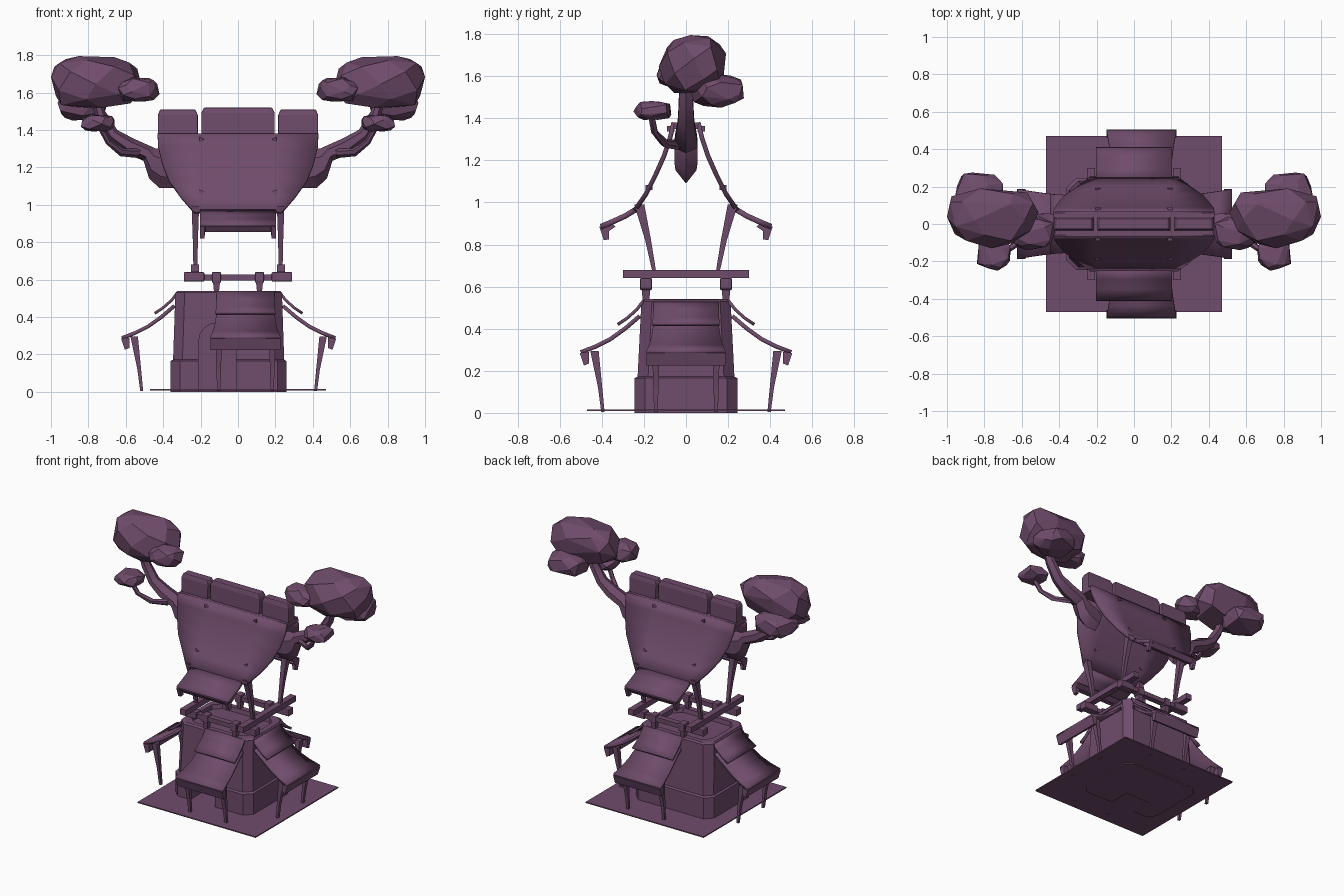
import bpy, bmesh, math, random
from mathutils import Vector, Matrix

cube = bpy.data.objects.get("Cube")
if cube:
    bpy.data.objects.remove(cube, do_unlink=True)
random.seed(4)

plum = bpy.data.materials.new("dusty_plum")
plum.use_nodes = True
COLOR = (0.16, 0.072, 0.148, 1)
plum.diffuse_color = COLOR
plum.node_tree.nodes["Principled BSDF"].inputs["Base Color"].default_value = COLOR


def finish(name, bm, smooth=False, thickness=0, bevel=0):
    bmesh.ops.recalc_face_normals(bm, faces=bm.faces)
    mesh = bpy.data.meshes.new(name)
    bm.to_mesh(mesh)
    bm.free()
    mesh.materials.append(plum)
    ob = bpy.data.objects.new(name, mesh)
    bpy.context.collection.objects.link(ob)
    if thickness:
        mod = ob.modifiers.new("thickness", 'SOLIDIFY')
        mod.thickness, mod.offset = thickness, 0
    if bevel:
        mod = ob.modifiers.new("bevel", 'BEVEL')
        mod.width, mod.segments = bevel, 2
    if smooth:
        bpy.ops.object.select_all(action='DESELECT')
        ob.select_set(True)
        bpy.context.view_layer.objects.active = ob
        bpy.ops.object.shade_smooth_by_angle(angle=math.radians(35))
    return ob


def loft(name, rings, closed=True, mat=None, **kw):
    """Bridge rows of points; closed rows become a capped solid, open ones a sheet."""
    bm = bmesh.new()
    rows = [[bm.verts.new(p) for p in ring] for ring in rings]
    n = len(rows[0])
    for a, b in zip(rows, rows[1:]):
        for i in range(n if closed else n - 1):
            j = (i + 1) % n
            bm.faces.new((a[i], a[j], b[j], b[i]))
    if closed:
        bm.faces.new(rows[0][::-1])
        bm.faces.new(rows[-1])
    if mat:
        bm.transform(mat)
    return finish(name, bm, **kw)


def rect(c, hx, hy):
    x, y, z = c
    return [(x - hx, y - hy, z), (x + hx, y - hy, z), (x + hx, y + hy, z), (x - hx, y + hy, z)]


def box(name, c, h, **kw):
    x, y, z = c
    return loft(name, [rect((x, y, z - h[2]), h[0], h[1]), rect((x, y, z + h[2]), h[0], h[1])], **kw)


def chamfered(cx, z, hx, hy, c=0.05):
    pts = []
    for sx, sy in ((1, 1), (-1, 1), (-1, -1), (1, -1)):
        pair = [(cx + sx * hx, sy * (hy - c), z), (cx + sx * (hx - c), sy * hy, z)]
        pts += pair if sx == sy else pair[::-1]
    return pts


# Ground plate and tapered hut with a sunken roof
box("ground_plate", (0, 0, 0.012), (0.47, 0.47, 0.004))
CX = -0.05
hut = loft("hut_body", [chamfered(CX, z, hx, hy) for z, hx, hy in (
    (0, 0.31, 0.245), (0.165, 0.31, 0.245), (0.172, 0.297, 0.23),
    (0.53, 0.285, 0.212), (0.54, 0.275, 0.2), (0.54, 0.24, 0.165), (0.51, 0.235, 0.16))])

# Arched doorway recess
arch = [(-0.01, -0.05), (-0.01, 0.27)]
arch += [(-0.11 + 0.1 * math.cos(t * math.pi / 8), 0.27 + 0.1 * math.sin(t * math.pi / 8)) for t in range(1, 8)]
arch += [(-0.21, 0.27), (-0.21, -0.05)]
cutter = loft("door_cutter", [[(x, y, z) for x, z in arch] for y in (-0.4, -0.09)])
cutter.hide_render = True
cutter.hide_viewport = True
cut = hut.modifiers.new("doorway", 'BOOLEAN')
cut.operation, cut.object = 'DIFFERENCE', cutter

# Awnings on four sides: upper flap, lower flap with lip, rail and two legs
UPPER = [(0.2, 0.535, 0.155), (0.235, 0.49, 0.155), (0.28, 0.45, 0.157), (0.325, 0.42, 0.16)]
LOWER = [(0.22, 0.46, 0.155), (0.29, 0.4, 0.157), (0.36, 0.35, 0.165), (0.43, 0.315, 0.175), (0.5, 0.288, 0.187)]
for k, side in enumerate(("front", "left", "back", "right")):
    off = 0.07 * (k % 2)
    mat = Matrix.Translation((CX if k % 2 else 0.04, 0, 0)) @ Matrix.Rotation(k * math.pi / 2, 4, 'Z')
    for part, rows, th in (("upper", UPPER, 0.015), ("lower", LOWER, 0.02)):
        loft(f"{side}_awning_{part}", [[(-w, -o - off, z), (w, -o - off, z)] for o, z, w in rows],
             closed=False, mat=mat, smooth=True, thickness=th)
    loft(f"{side}_awning_lip", [[(s, -0.505 - off, 0.285), (s, -0.46 - off, 0.29),
                                (s, -0.46 - off, 0.235), (s, -0.485 - off, 0.225)] for s in (-0.187, 0.187)], mat=mat)
    for s in (-1, 1):
        loft(f"{side}_awning_leg", [
            rect((s * 0.143, -0.395 - off, 0.005), 0.009, 0.008),
            rect((s * 0.143, -0.408 - off, 0.12), 0.012, 0.01),
            rect((s * 0.143, -0.435 - off, 0.295), 0.018, 0.02)], mat=mat)

# Timber frame on the hut roof
for s in (-1, 1):
    box("frame_long_beam", (s * 0.23, 0, 0.66), (0.022, 0.3, 0.02))
    box("frame_cross_beam", (0, s * 0.19, 0.612), (0.27, 0.02, 0.016))
    for t in (-1, 1):
        box("cross_beam_end", (t * 0.235, s * 0.19, 0.615), (0.055, 0.028, 0.025), bevel=0.006)
        box("post_cap", (t * 0.115, s * 0.19, 0.612), (0.024, 0.029, 0.028), bevel=0.005)
        loft("roof_post", [rect((t * 0.115, s * 0.19, 0.5), 0.01, 0.012),
                           rect((t * 0.115, s * 0.19, 0.6), 0.02, 0.022)])
        # Leaning legs that carry the cloth
        loft("cloth_leg", [rect((t * 0.228, s * 0.145, 0.64), 0.01, 0.008),
                           rect((t * 0.228, s * 0.18, 0.82), 0.014, 0.014),
                           rect((t * 0.228, s * 0.222, 0.99), 0.02, 0.024)])

# Draped cloth, front and back: wide upper part, narrow lower strip, lip
WIDE = [(0.058, 1.38, 0.43), (0.075, 1.31, 0.427), (0.105, 1.22, 0.405),
        (0.145, 1.13, 0.37), (0.19, 1.04, 0.305), (0.245, 0.96, 0.235)]
STRIP = [(0.24, 0.965), (0.29, 0.935), (0.345, 0.91), (0.405, 0.885)]
for name, s in (("front", -1), ("back", 1)):
    loft(f"{name}_cloth", [[(x, s * y, z) for x in (-w, -0.2, 0.2, w)] for y, z, w in WIDE],
         closed=False, smooth=True, thickness=0.022)
    loft(f"{name}_cloth_strip", [[(-0.203, s * y, z), (0.203, s * y, z)] for y, z in STRIP],
         closed=False, smooth=True, thickness=0.026)
    loft(f"{name}_cloth_lip", [[(x, s * 0.412, 0.885), (x, s * 0.355, 0.905), (x, s * 0.335, 0.885),
                                (x, s * 0.365, 0.865), (x, s * 0.365, 0.865 - d), (x, s * 0.39, 0.86 - d)]
                               for x, d in ((-0.203, 0.04), (-0.18, 0.04), (-0.175, 0.005),
                                            (0.175, 0.005), (0.18, 0.04), (0.203, 0.04))])
    # Small pegs along the cloth seams
    for t in (-1, 1):
        for y, z in ((0.178, 1.07), (0.075, 1.35)):
            loft("cloth_peg", [[(t * 0.205, s * yy, z + 0.012), (t * 0.205, s * yy, z - 0.012),
                                (t * 0.18, s * yy, z)] for yy in (y - 0.02, y + 0.015)])

# Ridge cap and three upright panels
box("ridge_cap", (0, 0, 1.365), (0.43, 0.058, 0.015))
for x, hx, top in ((-0.322, 0.107, 1.51), (0, 0.196, 1.52), (0.322, 0.107, 1.51)):
    loft("ridge_panel", [rect((x, 0, 1.36), hx, 0.038), rect((x, 0, top - 0.03), hx, 0.036),
                         rect((x, 0, top), hx - 0.013, 0.028)], bevel=0.006)


def branch(name, s, rings):
    """Six-sided limb from (upper x, z, lower x, z, centre y, half width) rings."""
    loops = []
    for ux, uz, lx, lz, y, r in rings:
        u, l = Vector((s * ux, y, uz)), Vector((s * lx, y, lz))
        side = Vector((0, r, 0))
        a, b = u.lerp(l, 0.25), u.lerp(l, 0.7)
        loops.append([u, a + side, b + side, l, b - side, a - side])
    loft(name, loops, smooth=True)


def boulder(name, s, c, h, seed):
    """Faceted leaf clump: hull of scattered points fitted to a given size."""
    rng = random.Random(seed)
    pts = []
    for i in range(30):
        z = 1 - (2 * i + 1) / 30
        a = i * 2.39996 + rng.uniform(-0.3, 0.3)
        r = math.sqrt(1 - z * z)
        p = Vector((r * math.cos(a), r * math.sin(a), z))
        pts.append(Vector([math.copysign(abs(v) ** 0.72, v) for v in p]) * rng.uniform(0.9, 1.05))
    bm = bmesh.new()
    lo = [min(p[i] for p in pts) for i in range(3)]
    hi = [max(p[i] for p in pts) for i in range(3)]
    for p in pts:
        q = [c[i] + h[i] * (2 * (p[i] - lo[i]) / (hi[i] - lo[i]) - 1) for i in range(3)]
        bm.verts.new((s * q[0], q[1], q[2]))
    hull = bmesh.ops.convex_hull(bm, input=bm.verts)
    loose = [g for g in hull["geom_interior"] if isinstance(g, bmesh.types.BMVert)]
    bmesh.ops.delete(bm, geom=loose, context='VERTS')
    bmesh.ops.dissolve_limit(bm, angle_limit=math.radians(14), verts=bm.verts, edges=bm.edges)
    finish(name, bm)


# Twin tree arms with leaf clumps
TRUNK = [(0.3, 1.25, 0.34, 1.09, 0, 0.035), (0.4, 1.3, 0.42, 1.09, 0, 0.05), (0.44, 1.3, 0.475, 1.14, 0, 0.055),
         (0.47, 1.315, 0.505, 1.235, 0, 0.055), (0.56, 1.355, 0.61, 1.28, 0, 0.05),
         (0.645, 1.4, 0.695, 1.35, 0, 0.04), (0.71, 1.5, 0.76, 1.46, 0, 0.033), (0.74, 1.6, 0.79, 1.58, 0, 0.03)]
TWIG = [(0.52, 1.3, 0.53, 1.25, -0.04, 0.02), (0.61, 1.3, 0.63, 1.26, -0.1, 0.018),
        (0.68, 1.345, 0.705, 1.325, -0.15, 0.015), (0.72, 1.42, 0.75, 1.41, -0.165, 0.015)]
for side, s in (("left", 1), ("right", -1)):
    branch(f"{side}_trunk", s, TRUNK)
    branch(f"{side}_twig", s, TWIG)
    boulder(f"{side}_main_leaves", s, (0.755, 0.03, 1.657), (0.245, 0.16, 0.138), 3)
    boulder(f"{side}_inner_leaves", s, (0.53, -0.05, 1.615), (0.11, 0.09, 0.065), 5)
    boulder(f"{side}_back_leaves", s, (0.83, 0.15, 1.53), (0.135, 0.125, 0.08), 8)
    boulder(f"{side}_front_leaves", s, (0.75, -0.16, 1.437), (0.09, 0.09, 0.045), 11)
